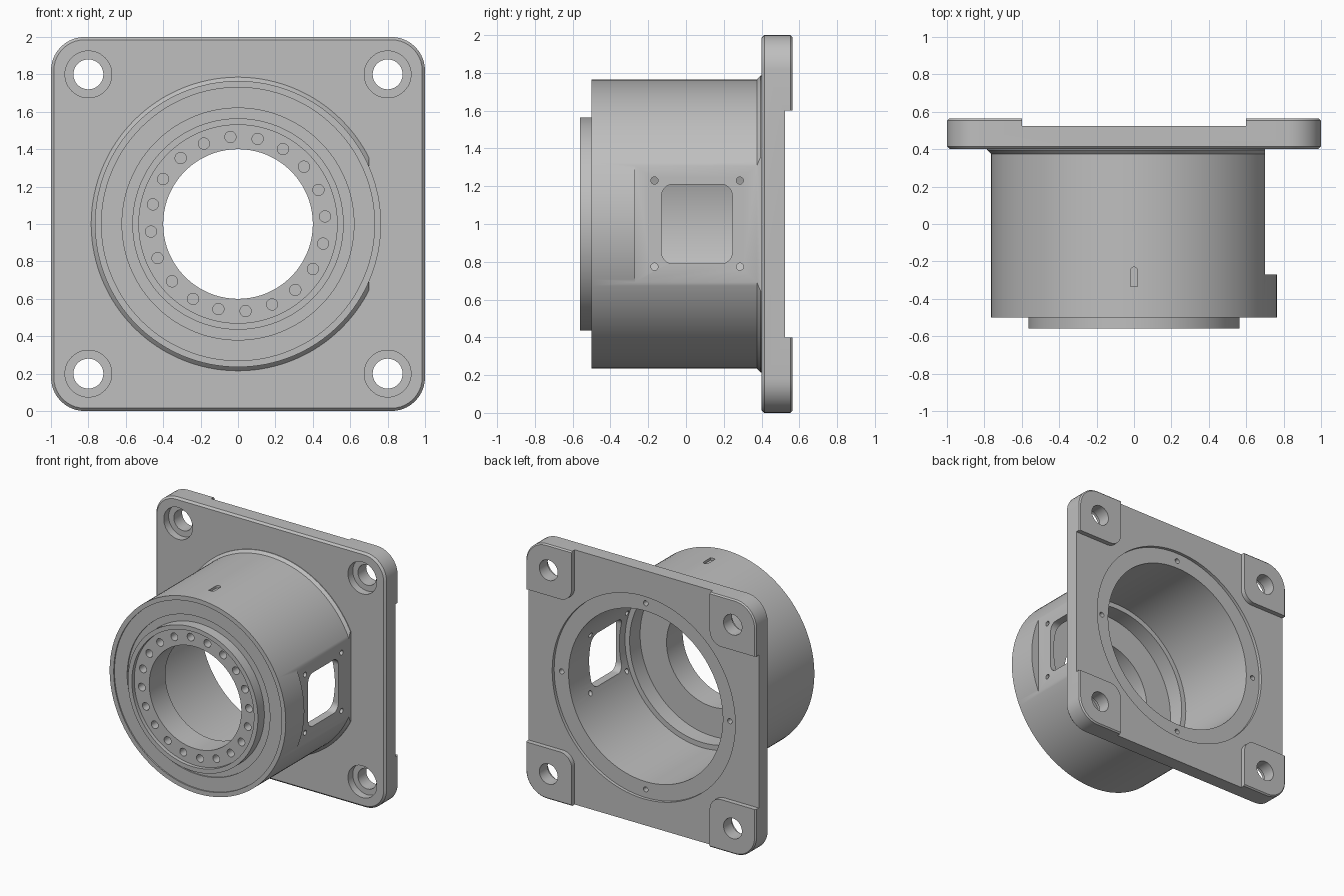
import bpy, bmesh, math
from math import cos, sin, pi, radians

if "Cube" in bpy.data.objects:
    bpy.data.objects.remove(bpy.data.objects["Cube"], do_unlink=True)

metal = bpy.data.materials.new("plain grey metal")
metal.use_nodes = True
grey = (0.52, 0.52, 0.52, 1)
metal.diffuse_color = grey
metal.node_tree.nodes["Principled BSDF"].inputs["Base Color"].default_value = grey

# Placement of an outline point (u, v) at distance d along each axis
PLACE = {
    "X": lambda u, v, d: (d, u, v + 1),
    "Y": lambda u, v, d: (u, d, v + 1),
    "Z": lambda u, v, d: (u, v, d),
}


def circle(r, u=0, v=0, n=128):
    return [(u + r * cos(2 * pi * i / n), v + r * sin(2 * pi * i / n)) for i in range(n)]


def rounded_rect(hu, hv, r, u=0, v=0, n=10):
    pts = []
    for q, (su, sv) in enumerate([(1, 1), (-1, 1), (-1, -1), (1, -1)]):
        for i in range(n + 1):
            a = pi / 2 * (q + i / n)
            pts.append((u + su * (hu - r) + r * cos(a), v + sv * (hv - r) + r * sin(a)))
    return pts


def loft(name, rings, axis="Y"):
    """Closed solid through a list of (distance, outline) rings."""
    bm = bmesh.new()
    loops = [[bm.verts.new(PLACE[axis](u, v, d)) for u, v in pts] for d, pts in rings]
    for a, b in zip(loops, loops[1:]):
        for i in range(len(a)):
            j = (i + 1) % len(a)
            bm.faces.new((a[i], a[j], b[j], b[i]))
    bm.faces.new(loops[0])
    bm.faces.new(loops[-1])
    bmesh.ops.recalc_face_normals(bm, faces=bm.faces)
    mesh = bpy.data.meshes.new(name)
    bm.to_mesh(mesh)
    bm.free()
    mesh.materials.append(metal)
    ob = bpy.data.objects.new(name, mesh)
    bpy.context.collection.objects.link(ob)
    return ob


def prism(name, pts, d0, d1, axis="Y"):
    return loft(name, [(d0, pts), (d1, pts)], axis)


def turned(name, profile):
    return loft(name, [(y, circle(r)) for y, r in profile])


def combine(target, tool, operation="DIFFERENCE"):
    mod = target.modifiers.new("combine", "BOOLEAN")
    mod.operation, mod.solver, mod.object = operation, "EXACT", tool
    bpy.context.view_layer.objects.active = target
    bpy.ops.object.modifier_apply(modifier=mod.name)
    bpy.data.objects.remove(tool, do_unlink=True)


# Cylindrical body with stepped front nose and flared base
housing = turned("flanged_housing", [
    (-0.53, 0.53), (-0.56, 0.53), (-0.56, 0.565), (-0.48, 0.565), (-0.48, 0.62),
    (-0.49, 0.62), (-0.49, 0.73), (-0.5, 0.73), (-0.5, 0.765),
    (0.375, 0.765), (0.395, 0.785), (0.45, 0.785)])

# Flat pad on the side of the body
combine(housing, prism("side_flat", rounded_rect(0.345, 0.4, 0.001, 0.075), 0.70, 1, "X"))

# Square flange with chamfered edges
plate = loft("flange", [
    (y, rounded_rect(1 - c, 1 - c, 0.18 - c))
    for y, c in [(0.4, 0.015), (0.415, 0), (0.553, 0), (0.563, 0.01)]])

# Cross-shaped relief on the back, leaving four corner pads
cross = []
for k in range(4):
    arc = [(0.7 + 0.1 * cos(radians(a)), 0.7 + 0.1 * sin(radians(a))) for a in range(270, 179, -10)]
    for u, v in [(1.1, 0.6)] + arc + [(0.6, 1.1)]:
        for _ in range(k):
            u, v = -v, u
        cross.append((u, v))
combine(plate, prism("back_relief", cross, 0.525, 0.7))

# Counterbored mounting holes in the corners
for sx in (-1, 1):
    for sz in (-1, 1):
        combine(plate, loft("mounting_hole", [
            (y, circle(r, 0.8 * sx, 0.8 * sz, 48))
            for y, r in [(0.3, 0.125), (0.46, 0.125), (0.46, 0.08), (0.7, 0.08)]]))

combine(housing, plate, "UNION")

# Stepped central bore, open at front and back
combine(housing, turned("bore", [
    (0.7, 0.795), (0.5, 0.795), (0.5, 0.67), (-0.2, 0.67), (-0.2, 0.63),
    (-0.33, 0.63), (-0.33, 0.4), (-0.7, 0.4)]))

# Ring of blind holes in the nose
for i in range(20):
    a = radians(5 + 18 * i)
    combine(housing, prism("nose_hole", circle(0.03, 0.467 * cos(a), 0.467 * sin(a), 24), -0.6, -0.46))

# Four small holes in the back rim
for i in range(4):
    a = pi / 2 * i
    combine(housing, prism("rim_hole", circle(0.02, 0.731 * cos(a), 0.731 * sin(a), 20), 0.42, 0.6))

# Side window and its four screw holes
combine(housing, prism("window", rounded_rect(0.187, 0.21, 0.06, 0.058), 0.4, 0.9, "X"))
for y in (-0.167, 0.285):
    for z in (-0.226, 0.23):
        combine(housing, prism("screw_hole", circle(0.019, y, z, 20), 0.5, 0.9, "X"))

# Engraved index slot on top, rounded at the rear end
slot = [(-0.02, -0.335), (0.02, -0.335)]
slot += [(0.02 * cos(pi * i / 8), -0.25 + 0.02 * sin(pi * i / 8)) for i in range(9)]
combine(housing, prism("index_slot", slot, 1.745, 1.9, "Z"))

# Smooth curved walls, crisp edges
bpy.ops.object.select_all(action="DESELECT")
housing.select_set(True)
bpy.context.view_layer.objects.active = housing
bpy.ops.object.shade_smooth_by_angle(angle=radians(25))
